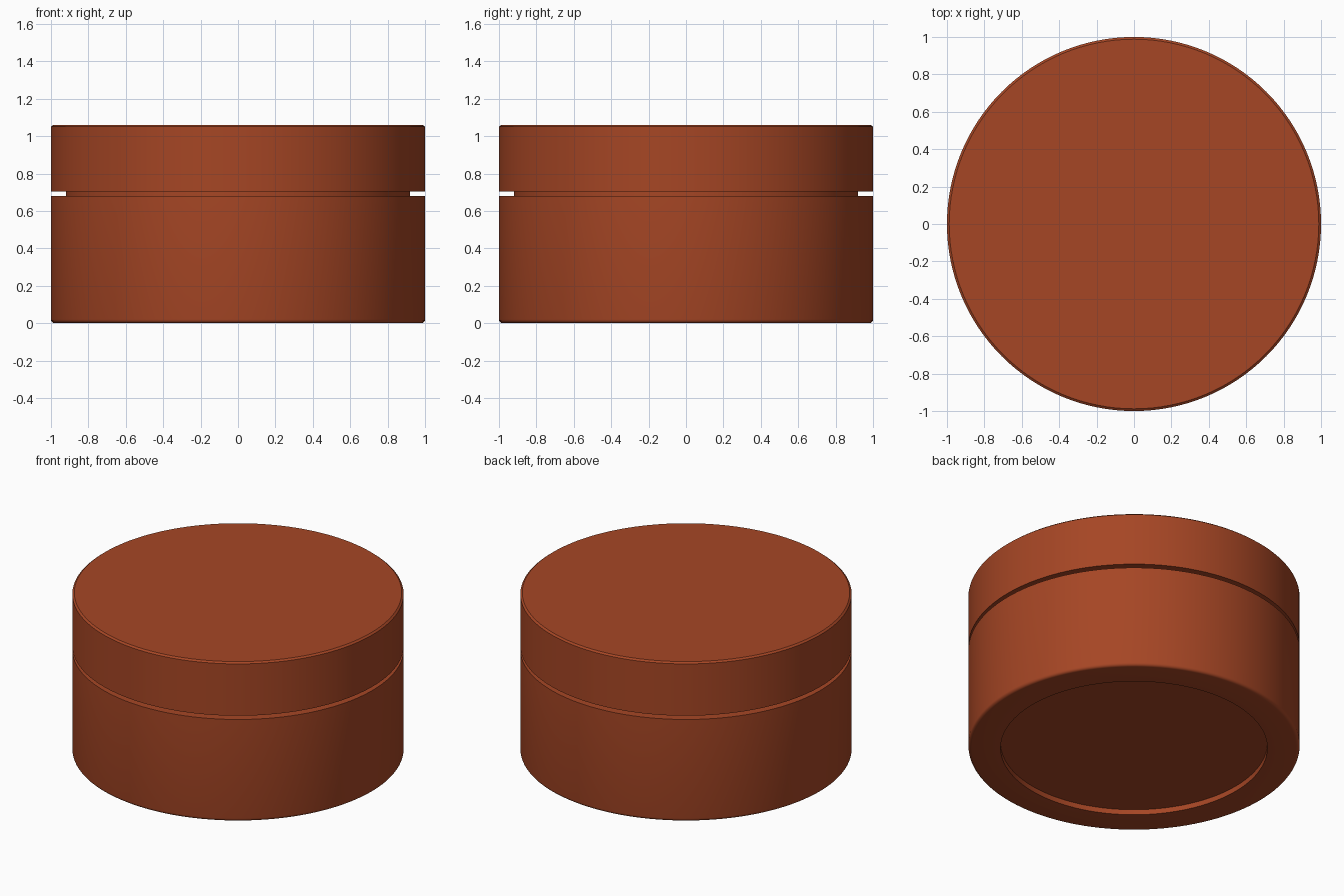
import bpy, bmesh, math

if "Cube" in bpy.data.objects:
    bpy.data.objects.remove(bpy.data.objects["Cube"])

SIDES = 128

clay = bpy.data.materials.new("terracotta brown")
clay.diffuse_color = (0.38, 0.061, 0.018, 1)
clay.use_nodes = True
clay.node_tree.nodes["Principled BSDF"].inputs["Base Color"].default_value = clay.diffuse_color


def rounded(cx, cz, r, a0, a1, steps=4):
    """Points along a small corner arc, angles in degrees."""
    return [(cx + r * math.cos(math.radians(a0 + (a1 - a0) * i / steps)),
             cz + r * math.sin(math.radians(a0 + (a1 - a0) * i / steps)))
            for i in range(steps + 1)]


def lathe(name, profile):
    """Spin an (r, z) profile that starts and ends on the axis."""
    bm = bmesh.new()
    verts = [bm.verts.new((r, 0, z)) for r, z in profile]
    edges = [bm.edges.new(p) for p in zip(verts, verts[1:])]
    bmesh.ops.spin(bm, geom=verts + edges, cent=(0, 0, 0), axis=(0, 0, 1),
                   angle=math.tau, steps=SIDES, use_merge=True)
    bmesh.ops.remove_doubles(bm, verts=bm.verts, dist=1e-5)
    bmesh.ops.recalc_face_normals(bm, faces=bm.faces)
    mesh = bpy.data.meshes.new(name)
    bm.to_mesh(mesh)
    bm.free()
    mesh.materials.append(clay)
    obj = bpy.data.objects.new(name, mesh)
    bpy.context.collection.objects.link(obj)
    bpy.ops.object.select_all(action='DESELECT')
    obj.select_set(True)
    bpy.context.view_layer.objects.active = obj
    bpy.ops.object.shade_smooth_by_angle(angle=math.radians(35))
    return obj


# Hollow body: recessed foot, rounded base, shoulder and inner neck
lathe("box_body",
      [(0, 0.035), (0.805, 0.035), (0.805, 0)]
      + rounded(0.98, 0.02, 0.02, -90, 0)
      + [(1, 0.68), (0.92, 0.68), (0.92, 0.95), (0.85, 0.95),
         (0.85, 0.1), (0, 0.1)])

# Lid: open cap with a fine chamfer around the top
lathe("box_lid",
      [(0, 0.98), (0.925, 0.98), (0.925, 0.705), (1, 0.705),
       (1, 1.05), (0.988, 1.06), (0, 1.06)])
